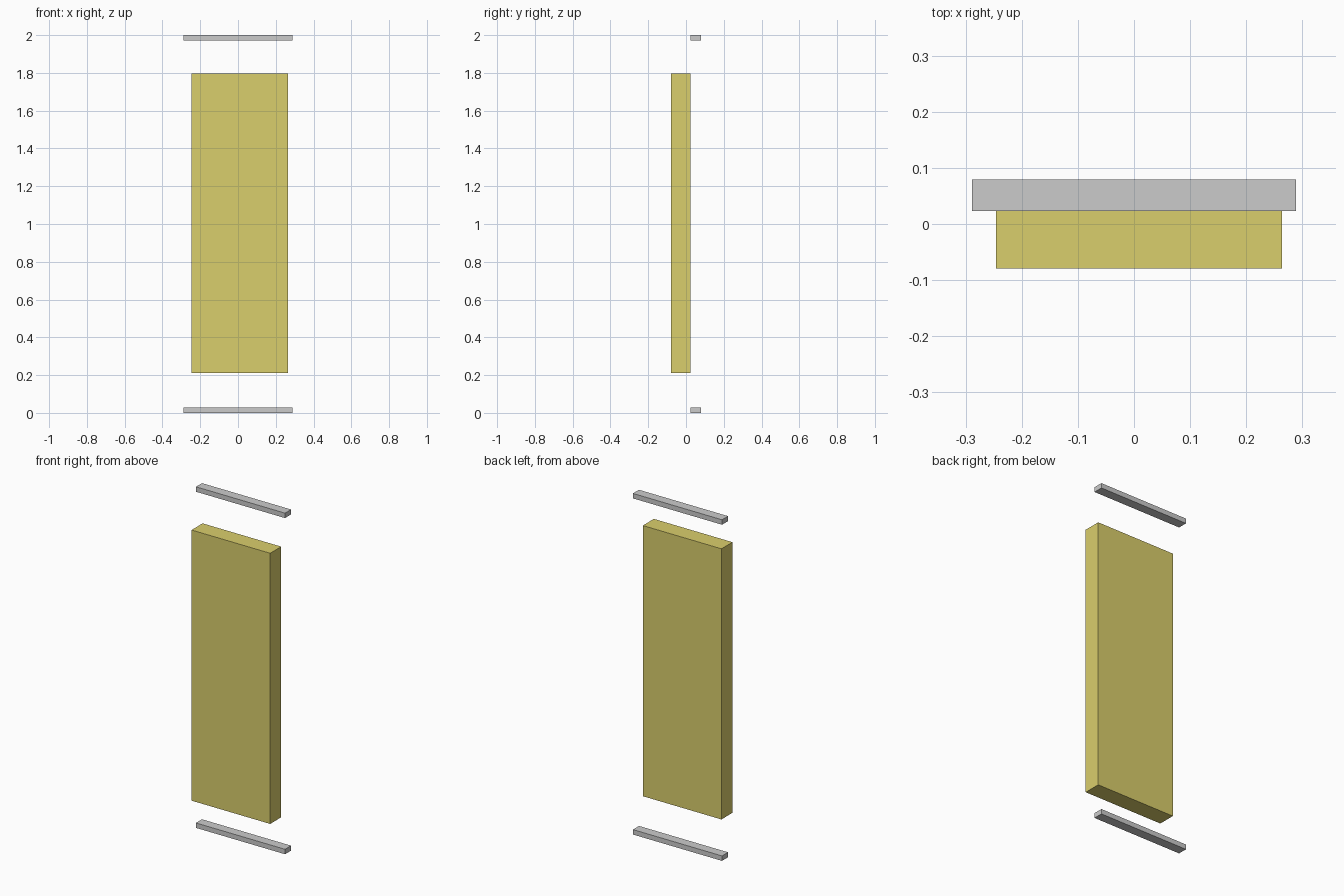
import bpy

if "Cube" in bpy.data.objects:
    bpy.data.objects.remove(bpy.data.objects["Cube"])


def box(name, lo, hi):
    """Axis-aligned box between two corners."""
    centre = [(a + b) / 2 for a, b in zip(lo, hi)]
    bpy.ops.mesh.primitive_cube_add(size=1, location=centre)
    ob = bpy.context.object
    ob.name = name
    ob.scale = [b - a for a, b in zip(lo, hi)]
    bpy.ops.object.transform_apply(location=False, rotation=False, scale=True)
    return ob


# Yellow front panel
panel = box("panel", (-0.246, -0.079, 0.21), (0.264, 0.023, 1.797))
yellow = bpy.data.materials.new("yellow")
yellow.diffuse_color = (0.70, 0.62, 0.15, 1)
yellow.use_nodes = True
yellow.node_tree.nodes["Principled BSDF"].inputs["Base Color"].default_value = yellow.diffuse_color
panel.data.materials.append(yellow)

# Grey rails behind the panel, at floor and top
for name, z in (("bottom_rail", 0.0), ("top_rail", 1.971)):
    box(name, (-0.289, 0.023, z), (0.289, 0.079, z + 0.029))
